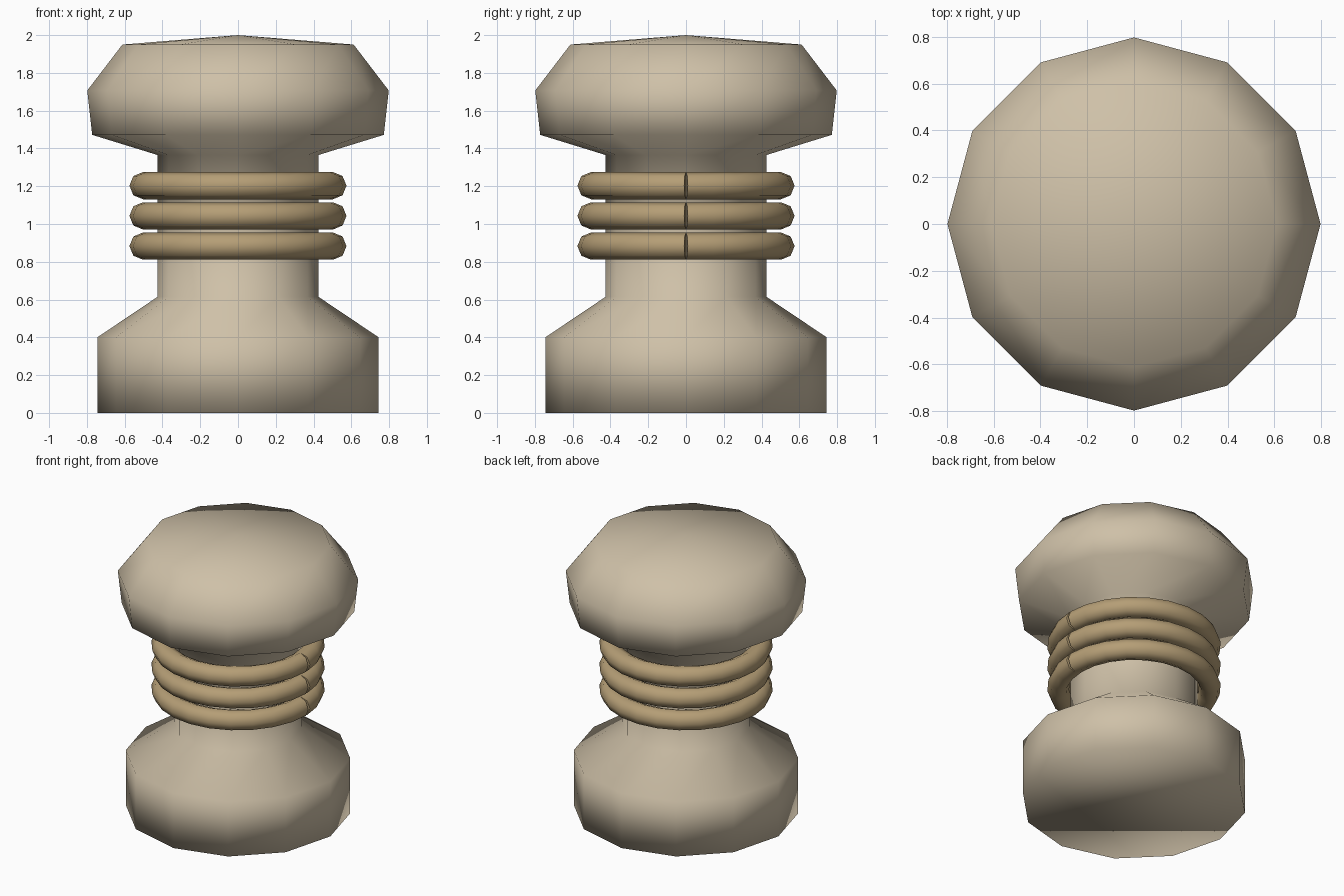
import bpy
import bmesh
from math import cos, sin, tau

cube = bpy.data.objects.get("Cube")
if cube:
    bpy.data.objects.remove(cube, do_unlink=True)


def make_material(name, color):
    mat = bpy.data.materials.new(name)
    mat.use_nodes = True
    mat.diffuse_color = color
    bsdf = mat.node_tree.nodes["Principled BSDF"]
    bsdf.inputs["Base Color"].default_value = color
    bsdf.inputs["Roughness"].default_value = 0.8
    return mat


def lathe(name, profile, sides, mat):
    """Spin an (r, z) profile that ends on the axis, then close its underside."""
    bm = bmesh.new()
    verts = [bm.verts.new((r, 0, z)) for r, z in profile]
    edges = [bm.edges.new(pair) for pair in zip(verts, verts[1:])]
    bmesh.ops.spin(bm, geom=verts + edges, cent=(0, 0, 0), axis=(0, 0, 1),
                   angle=tau, steps=sides)
    bmesh.ops.remove_doubles(bm, verts=bm.verts[:], dist=0.001)
    rim = [e for e in bm.edges if e.is_boundary]
    bmesh.ops.holes_fill(bm, edges=rim, sides=sides)
    bmesh.ops.recalc_face_normals(bm, faces=bm.faces[:])
    for face in bm.faces:
        face.smooth = True
    mesh = bpy.data.meshes.new(name)
    bm.to_mesh(mesh)
    bm.free()
    mesh.materials.append(mat)
    obj = bpy.data.objects.new(name, mesh)
    bpy.context.collection.objects.link(obj)
    return obj


def rope_loop(name, radius, thickness, z, mat, steps=24):
    """One open turn of rope whose two ends meet on the +x side."""
    curve = bpy.data.curves.new(name, "CURVE")
    curve.dimensions = "3D"
    curve.twist_mode = "Z_UP"
    curve.bevel_depth = thickness
    curve.bevel_resolution = 2
    curve.use_fill_caps = True
    spline = curve.splines.new("POLY")
    spline.points.add(steps)
    for i, point in enumerate(spline.points):
        a = tau * i / steps
        point.co = (radius * cos(a), radius * sin(a), 0, 1)
    spline.use_smooth = True
    curve.materials.append(mat)
    obj = bpy.data.objects.new(name, curve)
    obj.location.z = z
    bpy.context.collection.objects.link(obj)
    return obj


wood = make_material("pale_wood", (0.62, 0.53, 0.39, 1))
rope = make_material("rope", (0.46, 0.34, 0.18, 1))

# Post: wide foot, narrow neck and bulging cap with a shallow peak
lathe("bollard_post",
      [(0.745, 0), (0.745, 0.4), (0.425, 0.615), (0.425, 1.365),
       (0.772, 1.472), (0.798, 1.707), (0.612, 1.95), (0, 2)],
      12, wood)

# Rope turns stacked around the neck
for i in range(3):
    rope_loop(f"rope_loop_{i + 1}", 0.503, 0.072, 0.883 + 0.16 * i, rope)
